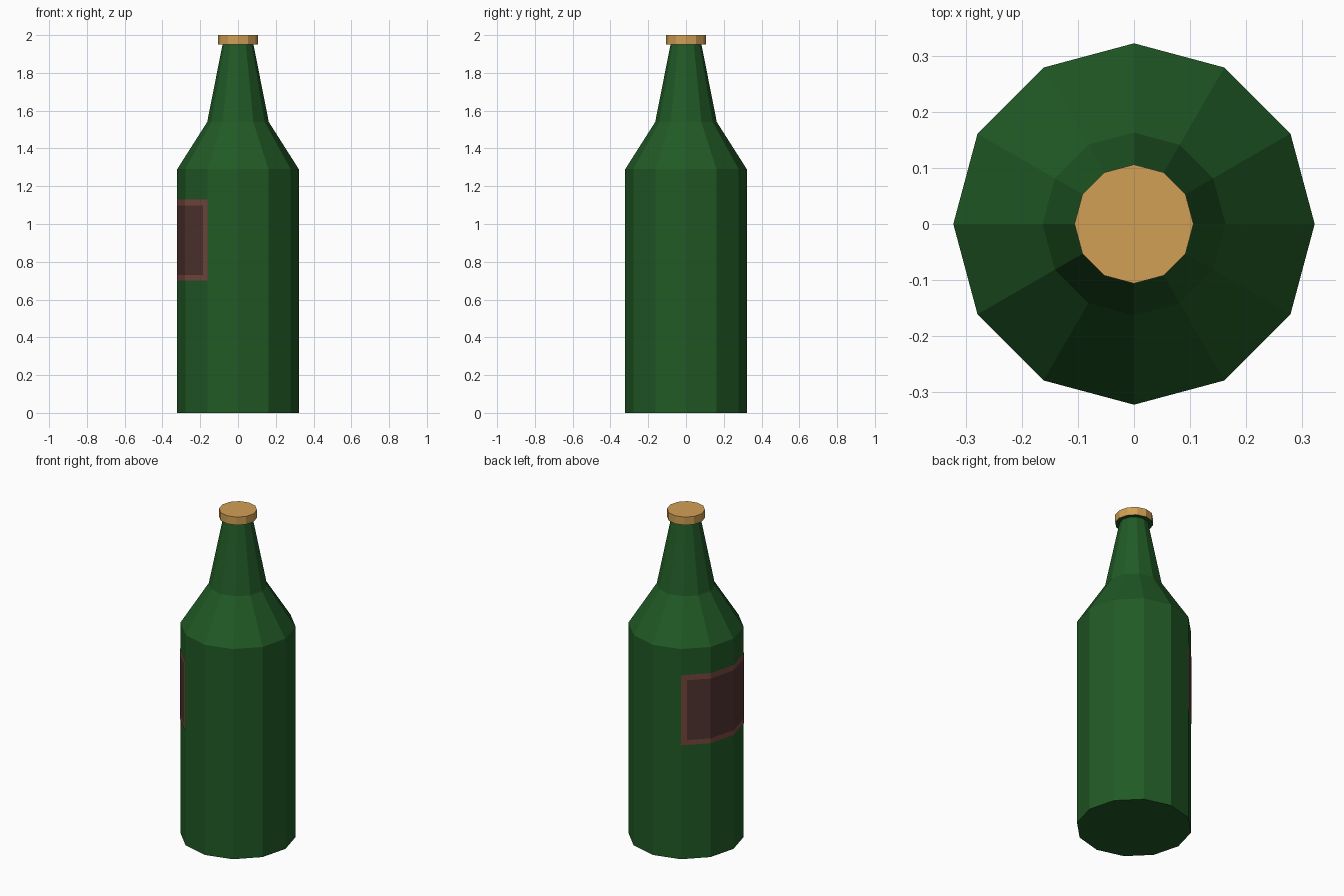
import bpy, bmesh, math
from mathutils import Vector

if "Cube" in bpy.data.objects:
    bpy.data.objects.remove(bpy.data.objects["Cube"])

SIDES = 12
R = 0.322


def material(name, rgb):
    m = bpy.data.materials.new(name)
    m.diffuse_color = (*rgb, 1)
    m.use_nodes = True
    m.node_tree.nodes["Principled BSDF"].inputs["Base Color"].default_value = m.diffuse_color
    return m


def finish(name, bm, mats):
    bmesh.ops.recalc_face_normals(bm, faces=bm.faces)
    mesh = bpy.data.meshes.new(name)
    bm.to_mesh(mesh)
    bm.free()
    for m in mats:
        mesh.materials.append(m)
    obj = bpy.data.objects.new(name, mesh)
    bpy.context.collection.objects.link(obj)
    return obj


def lathe(name, profile, mat):
    """Closed faceted solid from (radius, z) rings, capped at both ends."""
    bm = bmesh.new()
    rings = []
    for r, z in profile:
        rings.append([bm.verts.new((r * math.cos(i * math.tau / SIDES),
                                    r * math.sin(i * math.tau / SIDES), z))
                      for i in range(SIDES)])
    for a, b in zip(rings, rings[1:]):
        for i in range(SIDES):
            j = (i + 1) % SIDES
            bm.faces.new((a[i], a[j], b[j], b[i]))
    bm.faces.new(rings[0])
    bm.faces.new(rings[-1])
    return finish(name, bm, [mat])


green = material("green_glass", (0.015, 0.102, 0.019))
gold = material("gold_cap", (0.64, 0.35, 0.09))
border = material("label_border", (0.19, 0.065, 0.051))
paper = material("label_paper", (0.08, 0.034, 0.03))

# Body, shoulder, neck and lip under the cap
lathe("bottle", [(R, 0), (R, 1.29), (0.163, 1.54), (0.082, 1.95),
                 (0.105, 1.95), (0.105, 1.952)], green)

# Cap
lathe("bottle_cap", [(0.106, 1.951), (0.106, 2.0)], gold)

# Label wrapped over four facets on the left side
corners = [Vector((math.cos(math.radians(a)), math.sin(math.radians(a)), 0)) * (R + 0.002)
           for a in range(120, 241, 30)]
path = [corners[0], corners[0].lerp(corners[1], 0.2), *corners[1:-1],
        corners[-1].lerp(corners[-2], 0.2), corners[-1]]
heights = [0.70, 0.73, 1.097, 1.13]
bm = bmesh.new()
grid = [[bm.verts.new((p.x, p.y, z)) for z in heights] for p in path]
cols, rows = len(path) - 1, len(heights) - 1
for i in range(cols):
    for j in range(rows):
        f = bm.faces.new((grid[i][j], grid[i + 1][j], grid[i + 1][j + 1], grid[i][j + 1]))
        f.material_index = int(0 < i < cols - 1 and 0 < j < rows - 1)
finish("label", bm, [border, paper])
